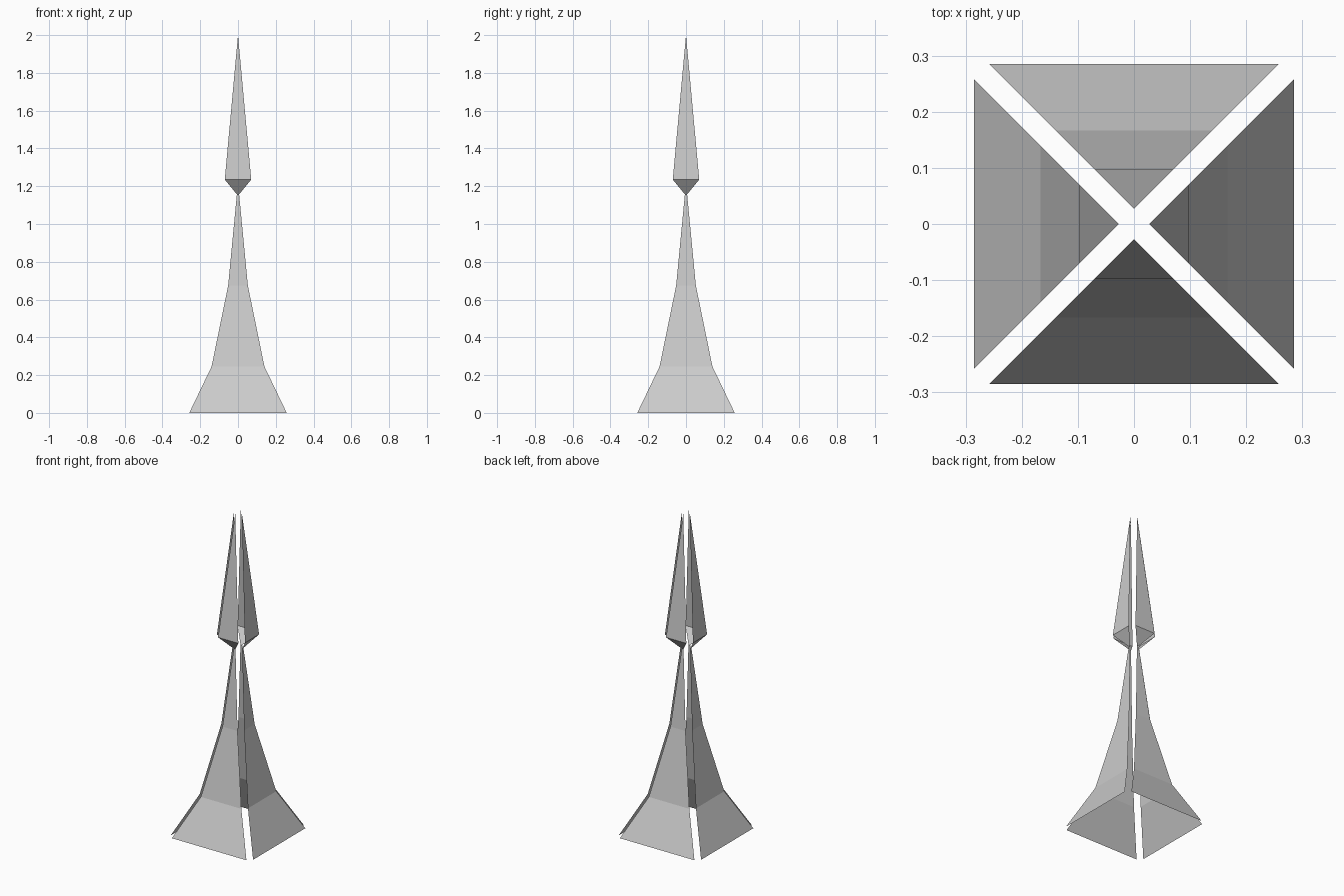
import bpy
from math import pi
from mathutils import Matrix

if "Cube" in bpy.data.objects:
    bpy.data.objects.remove(bpy.data.objects["Cube"])

GAP = 0.027  # distance of each panel beyond its half width

# (half width, height) up the panel
PROFILE = [(0.258, 0.0), (0.14, 0.245), (0.052, 0.675),
           (0.006, 1.157), (0.07, 1.235), (0.0, 2.0)]


def panel(name, angle):
    verts, faces = [], []
    for w, z in PROFILE[:-1]:
        verts += [(-w, -w - GAP, z), (w, -w - GAP, z)]
    verts.append((0, -GAP, PROFILE[-1][1]))
    n = len(PROFILE) - 1
    for i in range(n - 1):
        a = 2 * i
        faces.append((a, a + 1, a + 3, a + 2))
    faces.append((2 * n - 2, 2 * n - 1, 2 * n))
    mesh = bpy.data.meshes.new(name)
    mesh.from_pydata(verts, [], faces)
    mesh.transform(Matrix.Rotation(angle, 4, 'Z'))
    mesh.update()
    obj = bpy.data.objects.new(name, mesh)
    bpy.context.collection.objects.link(obj)


# Four separate folded sheets around the open centre
for i, side in enumerate(("front", "right", "back", "left")):
    panel(side + "_panel", i * pi / 2)
